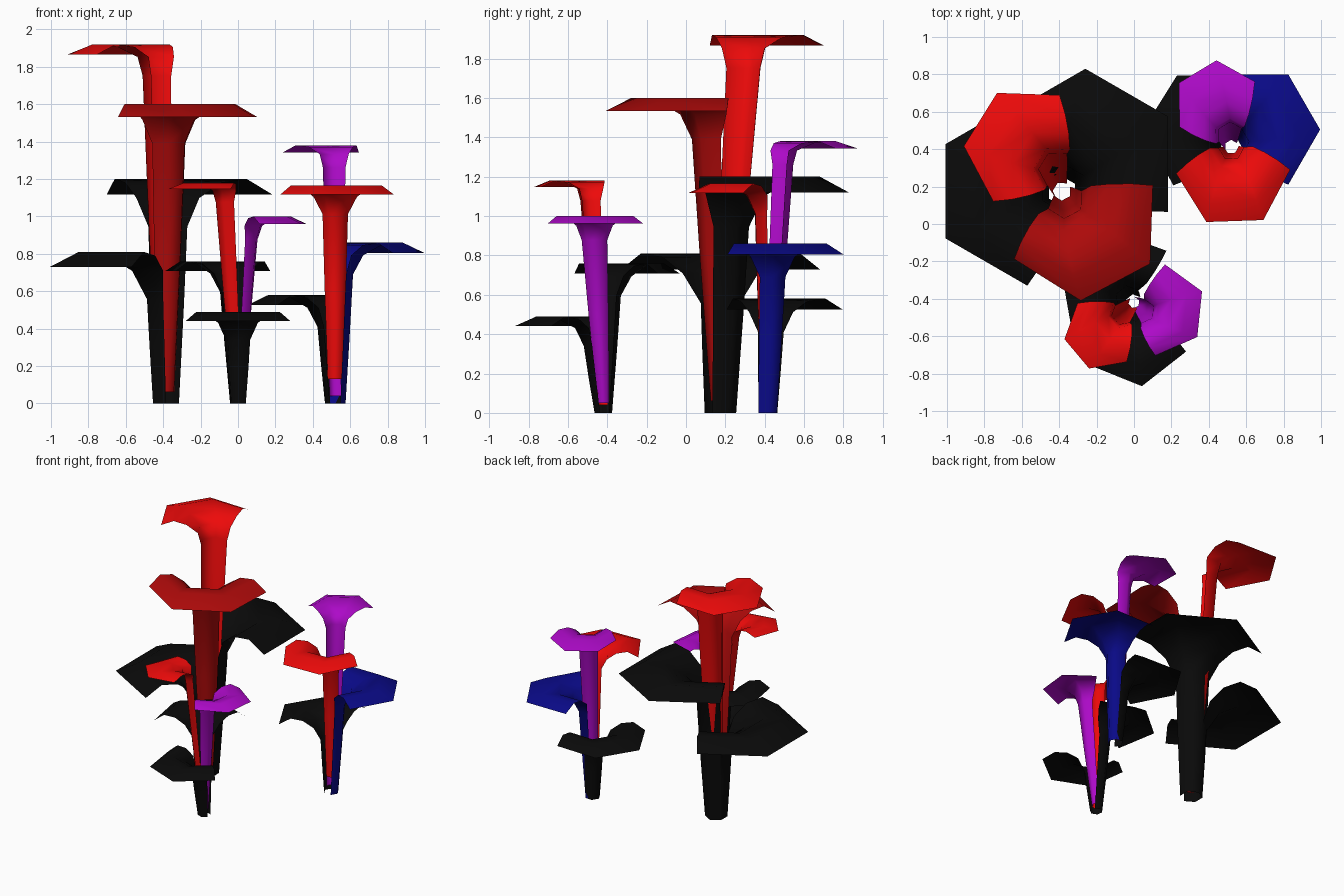
import bpy, bmesh, math
from mathutils import Vector

if "Cube" in bpy.data.objects:
    bpy.data.objects.remove(bpy.data.objects["Cube"])

COLORS = {"black": (0.003, 0.003, 0.003, 1), "red": (0.85, 0.003, 0.003, 1),
          "dark_red": (0.42, 0.003, 0.003, 1), "purple": (0.42, 0.003, 0.58, 1),
          "blue": (0.003, 0.003, 0.25, 1)}
MATS = {}
for key, col in COLORS.items():
    MATS[key] = bpy.data.materials.new(key)
    MATS[key].diffuse_color = col


def leaf(name, color, base, z0, r0, stem, r1, rim, R, axis, crest):
    """Half of a six-sided trumpet: leaning half-tube stem flaring to a drooping rim."""
    base, stem, rim = Vector(base), Vector(stem), Vector(rim)
    rings = [  # centre, height, radius
        (base, z0, r0),
        (base.lerp(stem, 0.55), z0 + 0.55 * (crest - 0.5 * R - z0), r0 + 0.6 * (r1 - r0)),
        (stem, crest - 0.5 * R, r1),
        (stem, crest - 0.2 * R, max(0.38 * R, r1 * 1.2)),
        (stem.lerp(rim, 0.25), crest - 0.04 * R, 0.58 * R),
        (stem.lerp(rim, 0.6), crest, 0.8 * R),
        (rim, crest - 0.16 * R, R)]
    bm = bmesh.new()
    rows = []
    for c, z, r in rings:
        row = []
        for k in range(4):
            a = math.radians(axis - 90 + 60 * k)
            row.append(bm.verts.new((c.x + r * math.cos(a), c.y + r * math.sin(a), z)))
        rows.append(row)
    for lo, hi in zip(rows, rows[1:]):
        for k in range(3):
            bm.faces.new((lo[k], lo[k + 1], hi[k + 1], hi[k]))
    for f in bm.faces:
        f.smooth = True
    me = bpy.data.meshes.new(name)
    bm.to_mesh(me)
    bm.free()
    me.materials.append(MATS[color])
    bpy.context.collection.objects.link(bpy.data.objects.new(name, me))


# Each plant: base point, then leaves
# (name, colour, z0, base radius, stem top, stem radius, rim centre, rim radius, axis, crest height)
PLANTS = {
    "tall_plant": ((-0.385, 0.175), [
        ("top_petal", "red", 0.06, 0.05, (-0.41, 0.29), 0.1, (-0.575, 0.405), 0.335, 148, 1.92),
        ("front_petal", "dark_red", 0.06, 0.05, (-0.37, 0.13), 0.1, (-0.27, 0.01), 0.42, -62, 1.6),
        ("back_leaf", "black", 0, 0.08, (-0.375, 0.2), 0.12, (-0.26, 0.32), 0.51, 60, 1.2),
        ("side_leaf", "black", 0, 0.08, (-0.4, 0.175), 0.1, (-0.57, 0.175), 0.505, 180, 0.81)]),
    "right_plant": ((0.52, 0.415), [
        ("top_petal", "purple", 0.04, 0.035, (0.515, 0.475), 0.07, (0.445, 0.64), 0.235, 121, 1.38),
        ("front_petal", "red", 0.13, 0.04, (0.52, 0.41), 0.068, (0.53, 0.28), 0.305, 272, 1.165),
        ("side_petal", "blue", 0, 0.055, (0.54, 0.44), 0.075, (0.655, 0.505), 0.34, 30, 0.86),
        ("low_leaf", "black", 0, 0.055, (0.5, 0.43), 0.075, (0.39, 0.495), 0.34, 148, 0.58)]),
    "front_plant": ((0.0, -0.42), [
        ("top_petal", "red", 0.04, 0.03, (-0.06, -0.48), 0.06, (-0.17, -0.58), 0.205, 220, 1.18),
        ("side_petal", "purple", 0.05, 0.03, (0.045, -0.465), 0.065, (0.14, -0.46), 0.245, -6, 1.0),
        ("back_leaf", "black", 0, 0.045, (-0.03, -0.4), 0.07, (-0.08, -0.355), 0.33, 130, 0.76),
        ("low_leaf", "black", 0, 0.045, (0.0, -0.45), 0.07, (0.0, -0.57), 0.3, -112, 0.49)]),
}
for plant, (base, leaves) in PLANTS.items():
    for n, col, z0, r0, stem, r1, rim, R, axis, crest in leaves:
        leaf(f"{plant}_{n}", col, base, z0, r0, stem, r1, rim, R, axis, crest)

for m in bpy.data.materials:
    if m.users and not m.is_grease_pencil:
        m.use_nodes = True
        m.node_tree.nodes["Principled BSDF"].inputs["Base Color"].default_value = m.diffuse_color
